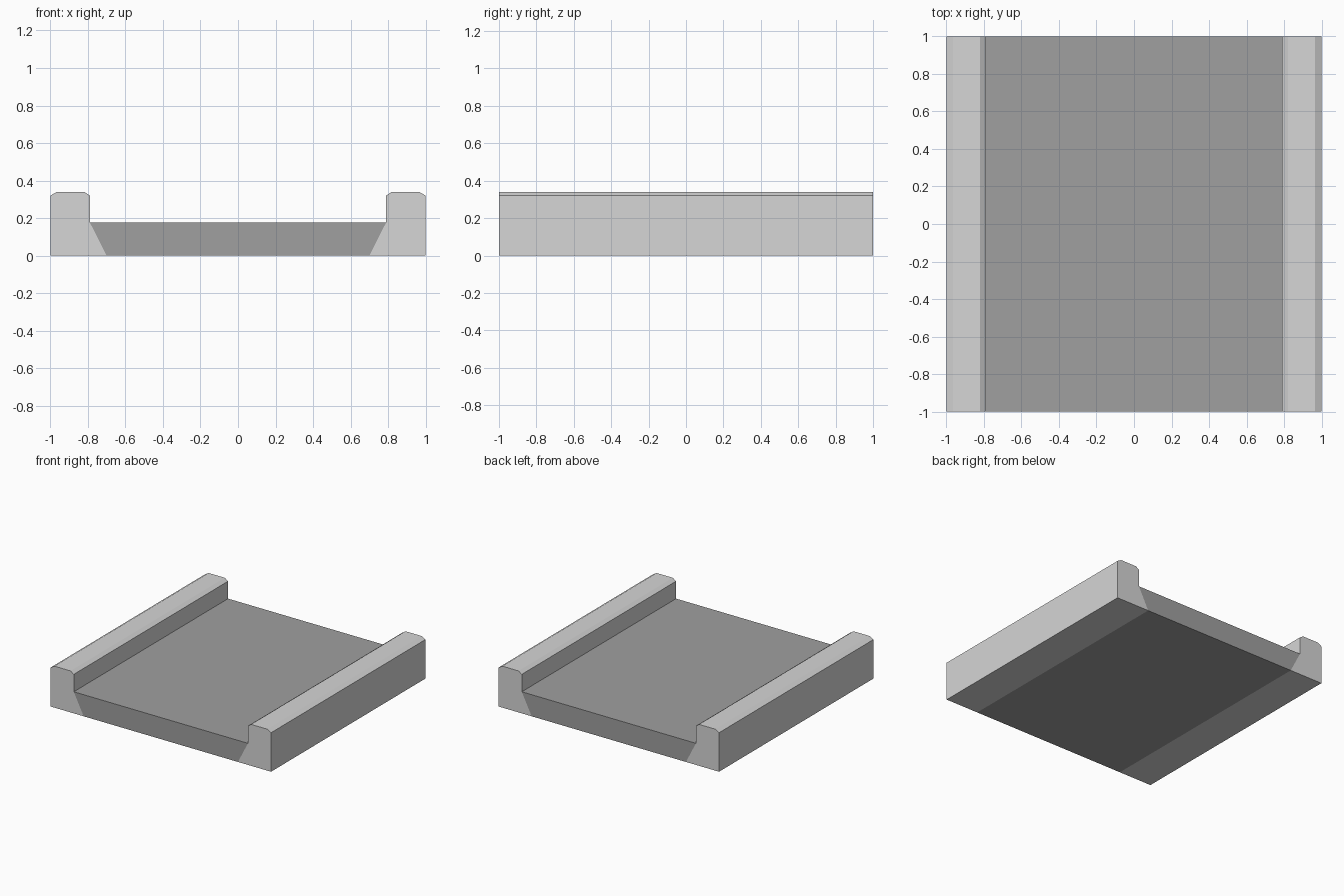
import bpy
import bmesh

if "Cube" in bpy.data.objects:
    bpy.data.objects.remove(bpy.data.objects["Cube"])


def material(name, value):
    m = bpy.data.materials.new(name)
    m.diffuse_color = (value, value, value, 1)
    m.use_nodes = True
    m.node_tree.nodes["Principled BSDF"].inputs["Base Color"].default_value = m.diffuse_color
    return m


def extrude_profile(name, profile, mat, y0=-1.0, y1=1.0):
    """Sweep an (x, z) outline along y into a closed solid."""
    bm = bmesh.new()
    face = bm.faces.new([bm.verts.new((x, y0, z)) for x, z in profile])
    res = bmesh.ops.extrude_face_region(bm, geom=[face])
    verts = [v for v in res["geom"] if isinstance(v, bmesh.types.BMVert)]
    bmesh.ops.translate(bm, verts=verts, vec=(0, y1 - y0, 0))
    bmesh.ops.recalc_face_normals(bm, faces=bm.faces)
    me = bpy.data.meshes.new(name)
    bm.to_mesh(me)
    bm.free()
    me.materials.append(mat)
    ob = bpy.data.objects.new(name, me)
    bpy.context.collection.objects.link(ob)
    return ob


light = material("light concrete", 0.67)
grey = material("road grey", 0.35)

# Flat deck, a trapezoid that narrows towards the ground
deck = [(-0.70, 0), (0.70, 0), (0.79, 0.177), (-0.79, 0.177)]
extrude_profile("deck", deck, grey)

# Raised curbs with chamfered tops and a foot sloping under the deck
curb = [(0.70, 0), (1.0, 0), (1.0, 0.32), (0.965, 0.34),
        (0.82, 0.34), (0.79, 0.32), (0.79, 0.177)]
extrude_profile("right_curb", curb, light)
extrude_profile("left_curb", [(-x, z) for x, z in curb], light)
